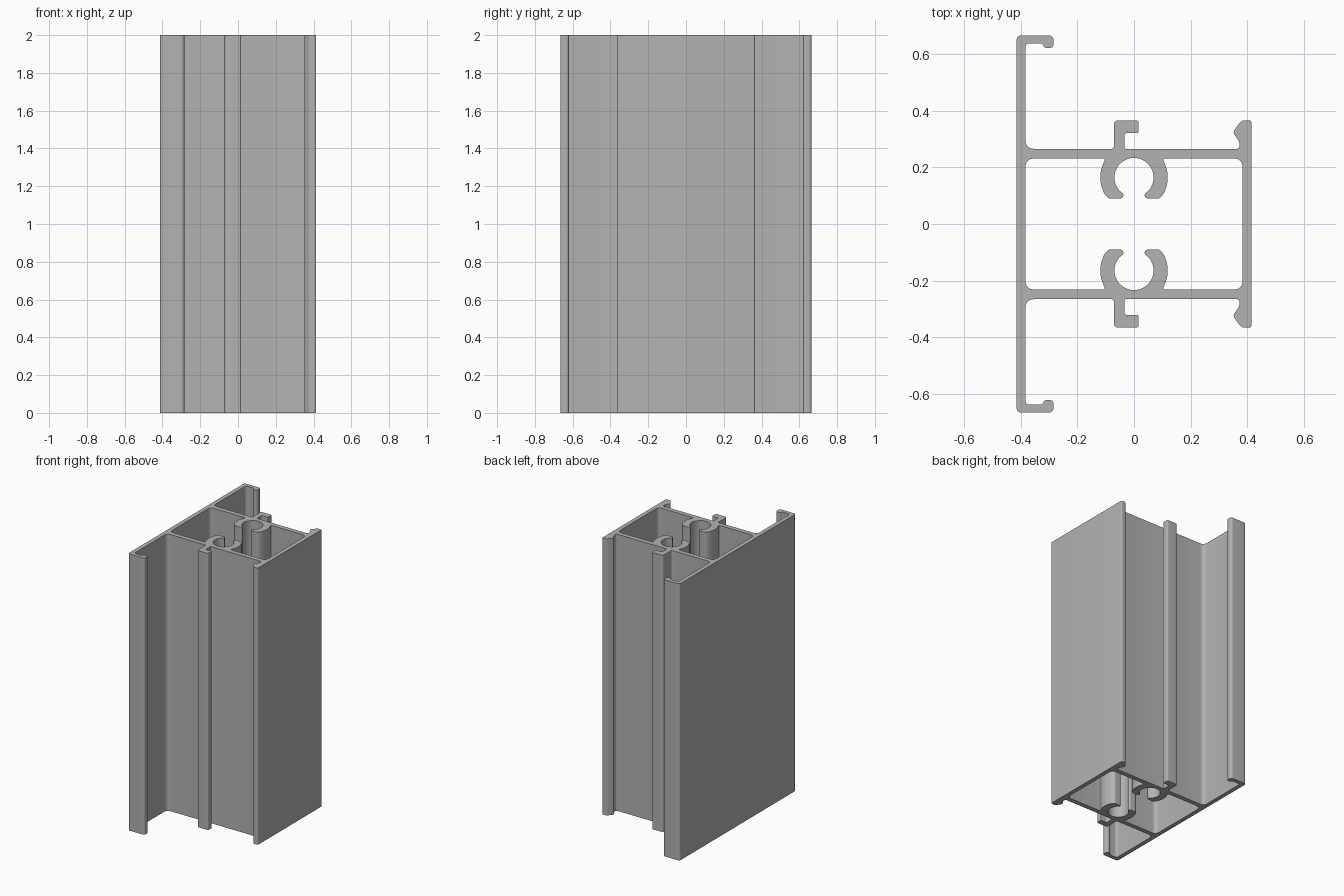
import bpy, bmesh, math
from mathutils import Vector

cube = bpy.data.objects.get("Cube")
if cube:
    bpy.data.objects.remove(cube, do_unlink=True)

HEIGHT = 2.0


def material(name, colour):
    mat = bpy.data.materials.new(name)
    mat.use_nodes = True
    mat.diffuse_color = colour
    mat.node_tree.nodes["Principled BSDF"].inputs["Base Color"].default_value = colour
    return mat


def arc(cx, cy, radius, start, end, steps):
    """Points on a circular arc, angles in degrees, no rounding."""
    angles = [math.radians(start + (end - start) * i / steps) for i in range(steps + 1)]
    return [(cx + radius * math.cos(a), cy + radius * math.sin(a), 0) for a in angles]


def mirror_x(path):
    return [(-x, y, r) for x, y, r in reversed(path)]


def close_by_mirror(half):
    """Complete a half outline across the y = 0 plane."""
    return half + [(x, -y, r) for x, y, r in reversed(half)]


def rounded(loop, steps=5):
    """Replace each corner (x, y, r) by a smooth curve starting r before it."""
    result = []
    for i, (x, y, r) in enumerate(loop):
        p = Vector((x, y, 0))
        if r == 0:
            result.append(p)
            continue
        to_prev = Vector((*loop[i - 1][:2], 0)) - p
        to_next = Vector((*loop[(i + 1) % len(loop)][:2], 0)) - p
        a = p + to_prev.normalized() * min(r, to_prev.length * 0.48)
        b = p + to_next.normalized() * min(r, to_next.length * 0.48)
        for k in range(steps + 1):
            t = k / steps
            result.append(a * (1 - t) ** 2 + p * 2 * t * (1 - t) + b * t * t)
    return result


# Outside: hooked flange, locating rib, lipped face plate
outer_half = [
    (-0.414, 0.665, 0.018), (-0.284, 0.665, 0.018),
    (-0.284, 0.620, 0.016), (-0.316, 0.620, 0.014), (-0.323, 0.637, 0.008),
    (-0.383, 0.637, 0.015), (-0.383, 0.265, 0.032),
    (-0.071, 0.265, 0.010), (-0.071, 0.365, 0.016),
    (0.016, 0.365, 0.008), (0.016, 0.321, 0.004), (-0.034, 0.321, 0.010),
    (-0.034, 0.265, 0.006),
    (0.372, 0.265, 0.012), (0.372, 0.290, 0.012),
    (0.348, 0.323, 0.012), (0.379, 0.365, 0.010), (0.414, 0.365, 0.008),
]

# Inside: box chamber with an open screw port hanging from each web
PORT_Y = 0.164
port_side = (
    [(-0.103, 0.231, 0.010)]
    + arc(0, PORT_Y, 0.119, 152, 212, 8)
    + [(-0.089, 0.090, 0.006), (-0.040, 0.090, 0.012), (-0.036, 0.106, 0.008)]
)
inner_half = (
    [(-0.383, 0.231, 0.032)]
    + port_side
    + arc(0, PORT_Y, 0.069, 223, -43, 28)
    + mirror_x(port_side)
    + [(0.383, 0.231, 0.032)]
)

# Fill the cross-section between both loops and extrude it
bm = bmesh.new()
for half in (outer_half, inner_half):
    verts = [bm.verts.new(p) for p in rounded(close_by_mirror(half))]
    for i, v in enumerate(verts):
        bm.edges.new((verts[i - 1], v))
bmesh.ops.triangle_fill(bm, use_beauty=True, edges=bm.edges[:], normal=(0, 0, 1))
extruded = bmesh.ops.extrude_face_region(bm, geom=bm.faces[:], use_keep_orig=True)
top = [g for g in extruded["geom"] if isinstance(g, bmesh.types.BMVert)]
bmesh.ops.translate(bm, verts=top, vec=(0, 0, HEIGHT))
bmesh.ops.recalc_face_normals(bm, faces=bm.faces[:])

mesh = bpy.data.meshes.new("extruded_profile")
bm.to_mesh(mesh)
bm.free()
mesh.materials.append(material("aluminium grey", (0.45, 0.45, 0.45, 1)))
profile = bpy.data.objects.new("extruded_profile", mesh)
bpy.context.collection.objects.link(profile)

bpy.ops.object.select_all(action="DESELECT")
profile.select_set(True)
bpy.context.view_layer.objects.active = profile
bpy.ops.object.shade_smooth_by_angle(angle=math.radians(30))
